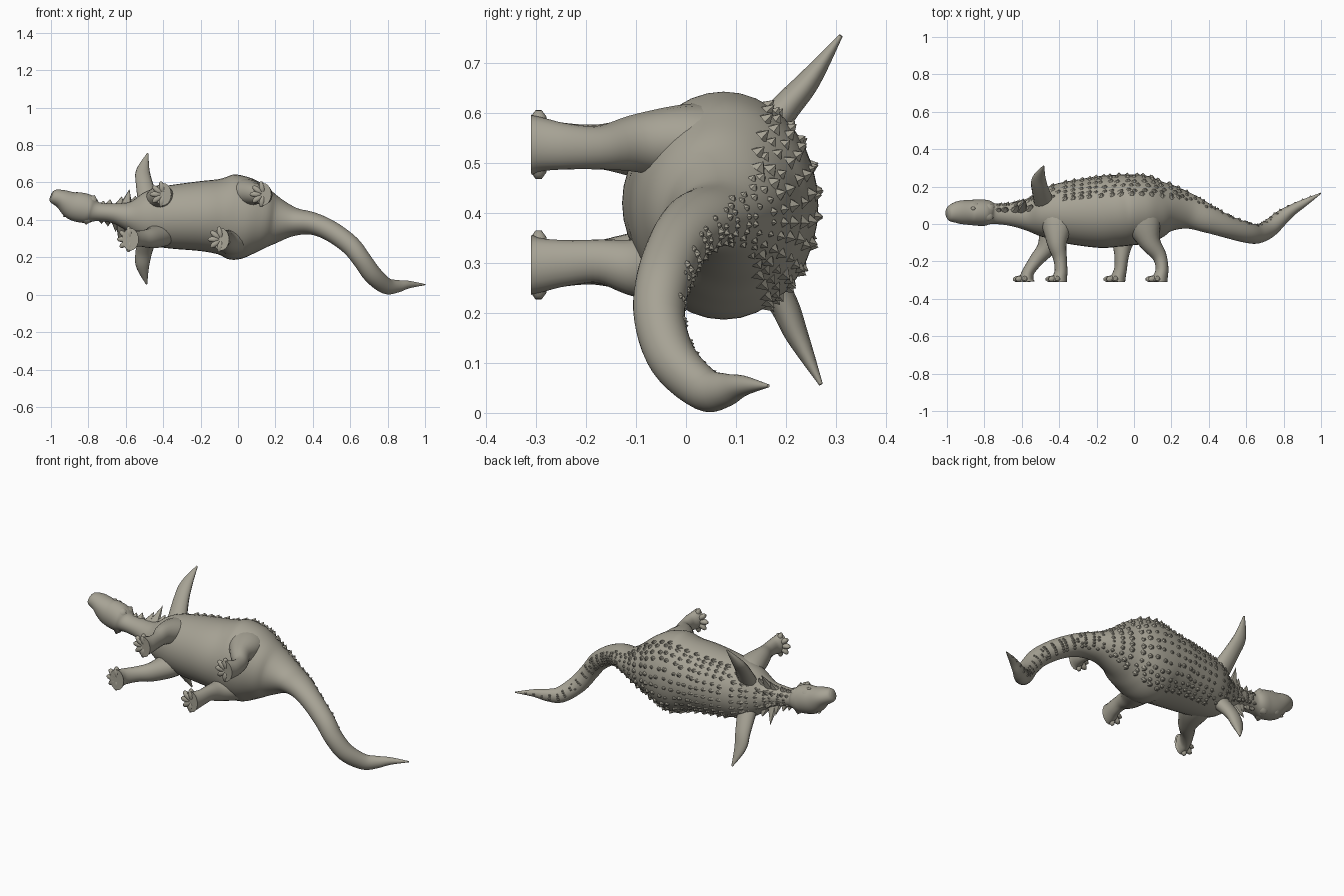
import bpy, bmesh, math, random
from mathutils import Vector, Matrix

if "Cube" in bpy.data.objects:
    bpy.data.objects.remove(bpy.data.objects["Cube"])
random.seed(4)

HIDE = bpy.data.materials.new("hide")
HIDE.diffuse_color = (.385, .365, .30, 1)
HIDE.use_nodes = True
HIDE.node_tree.nodes["Principled BSDF"].inputs["Base Color"].default_value = HIDE.diffuse_color


def spline(st, sub):
    """Catmull-Rom through station tuples."""
    out = []
    for i in range(len(st) - 1):
        p = [Vector(st[max(0, min(len(st) - 1, i + k))]) for k in (-1, 0, 1, 2)]
        for s in range(sub):
            t = s / sub
            out.append(0.5 * (2 * p[1] + (p[2] - p[0]) * t + (2 * p[0] - 5 * p[1] + 4 * p[2] - p[3]) * t * t
                              + (3 * p[1] - p[0] - 3 * p[2] + p[3]) * t ** 3))
    out.append(Vector(st[-1]))
    return out


def frames(st, sub, ref):
    """Sections as (centre, first axis, second axis, tangent), axes scaled by the radii."""
    pts = spline(st, sub)
    res = []
    for i, p in enumerate(pts):
        a, b = pts[max(0, i - 1)], pts[min(len(pts) - 1, i + 1)]
        t = Vector(b[:3]) - Vector(a[:3])
        t.normalize()
        n = (ref - ref.dot(t) * t).normalized()
        res.append((Vector(p[:3]), n * max(p[3], .002), t.cross(n) * max(p[4], .002), t))
    return res


def finish(name, bm, angle=50):
    bmesh.ops.recalc_face_normals(bm, faces=bm.faces)
    me = bpy.data.meshes.new(name)
    bm.to_mesh(me)
    bm.free()
    me.materials.append(HIDE)
    ob = bpy.data.objects.new(name, me)
    bpy.context.collection.objects.link(ob)
    bpy.ops.object.select_all(action='DESELECT')
    ob.select_set(True)
    bpy.context.view_layer.objects.active = ob
    bpy.ops.object.shade_smooth_by_angle(angle=math.radians(angle))
    return ob


def loft(bm, fr, n):
    rings = []
    for c, u, v, t in fr:
        rings.append([bm.verts.new(c + u * math.cos(k * math.tau / n) + v * math.sin(k * math.tau / n))
                      for k in range(n)])
    for r, s in zip(rings, rings[1:]):
        for k in range(n):
            bm.faces.new((r[k], r[(k + 1) % n], s[(k + 1) % n], s[k]))
    bm.faces.new(rings[0])
    bm.faces.new(rings[-1])


def ball(bm, c, size, rot=Matrix.Identity(4), seg=12):
    bmesh.ops.create_uvsphere(bm, u_segments=seg, v_segments=8, radius=1,
                              matrix=Matrix.Translation(c) @ rot @ Matrix.Diagonal((*size, 1)))


def cone(bm, base, d, along, length, r, flat=.7, n=6):
    """Keeled spike: long axis of its base follows the body."""
    d = d.normalized()
    x = (along - along.dot(d) * d).normalized()
    y = d.cross(x)
    ring = [bm.verts.new(base - d * r * .3 + x * r * math.cos(k * math.tau / n)
                         + y * r * flat * math.sin(k * math.tau / n)) for k in range(n)]
    tip = bm.verts.new(base + d * length + x * r * .3)
    for k in range(n):
        bm.faces.new((ring[k], ring[(k + 1) % n], tip))
    bm.faces.new(ring)


X, Y = Vector((1, 0, 0)), Vector((0, 1, 0))

# Body, head to tail tip: x, y, z, half height, half width
front_half = [(-.998, .052, .53, .026, .025), (-.985, .054, .525, .042, .038), (-.94, .062, .51, .06, .052),
              (-.88, .062, .476, .067, .076), (-.82, .060, .462, .070, .079), (-.785, .060, .452, .068, .07),
              (-.745, .055, .443, .055, .05), (-.66, .052, .435, .062, .054), (-.58, .05, .42, .083, .08),
              (-.5, .052, .415, .12, .135), (-.4, .06, .415, .158, .164), (-.2, .063, .42, .19, .187),
              (-.1, .070, .418, .192, .202)]
back_half = [(-.03, .075, .415, .190, .228), (.05, .078, .413, .184, .214), (.12, .08, .407, .163, .18),
             (.2, .083, .398, .125, .13),
             (.3, .065, .39, .093, .077), (.4, .025, .38, .074, .06), (.5, -.015, .338, .06, .055),
             (.6, -.045, .265, .055, .053), (.66, -.053, .19, .051, .05), (.72, -.026, .107, .048, .05),
             (.79, .035, .048, .040, .044), (.85, .078, .045, .029, .034), (.91, .113, .054, .020, .021),
             (1.0, .165, .054, .003, .003)]
BODY = frames(front_half + back_half, 5, Y)
bm = bmesh.new()
loft(bm, BODY, 36)
finish("body", bm)


def skin(x, a):
    """Point, outward direction and tangent on the body at x; a is the angle from the spine."""
    c, u, v, t = min(BODY, key=lambda f: abs(f[0].x - x))
    off = u * math.cos(a) + v * math.sin(a)
    nrm = u / u.length_squared * math.cos(a) + v / v.length_squared * math.sin(a)
    return c + off, nrm.normalized(), t


# Rows of small armour studs over the back, neck and tail
bm = bmesh.new()
rows = [(.12, -.72, .94), (.36, -.7, .84), (.6, -.68, .66), (.8, -.47, .36), (.96, -.42, .27)]
for i, (a, x0, x1) in enumerate(rows):
    x = x0 + (i % 2) * .02
    while x < x1:
        big = .019 if -.5 < x < .25 else .013
        if x > .6:
            big = .009
        for s in (1, -1):
            p, d, t = skin(x, s * (a + random.uniform(-.03, .03)))
            k = big * random.uniform(.85, 1.2)
            cone(bm, p, d, t, k * .6, k, .8)
        x += .043 if x < .3 else .033
finish("back_studs", bm, 20)

# Larger spikes along the flank edge
bm = bmesh.new()
for k in range(12):
    for s in (1, -1):
        p, d, t = skin(-.37 + k * .05, s * 1.08)
        cone(bm, p, d + Y * .4, t, .016, .023, .7)
finish("flank_spikes", bm, 20)

# Neck spikes growing towards the shoulder
bm = bmesh.new()
for x, length, r in [(-.73, .02, .022), (-.69, .032, .026), (-.65, .05, .030), (-.605, .095, .034),
                     (-.56, .035, .03)]:
    for s in (1, -1):
        p, d, t = skin(x, s * 1.15)
        cone(bm, p, d + Vector((-.1, .15, 0)), t, length, r, .65, 8)
        p, d, t = skin(x, s * .55)
        cone(bm, p, d, t, .01 + length * .15, r * .75, .7)
finish("neck_spikes", bm, 30)

# Two long curved shoulder spikes, rooted inside the body
for name, pts in [("upper", [(-.475, .10, .485), (-.502, .19, .60), (-.508, .246, .665), (-.483, .310, .755)]),
                  ("lower", [(-.475, .10, .345), (-.502, .185, .235), (-.510, .222, .155), (-.489, .270, .057)])]:
    bm = bmesh.new()
    st = [(*p, r, q) for p, r, q in zip(pts, (.058, .045, .036, .004), (.045, .031, .023, .004))]
    loft(bm, frames(st, 6, X), 12)
    finish(name + "_shoulder_spike", bm)

# Legs: x, y, z, half length, half width; z side is mirrored about the body's mid plane
MID = .415
legs = {
    "upper_front_leg": (1, [(-.40, .11, .06, .09, .06), (-.41, .02, .095, .088, .065), (-.412, -.1, .115, .054, .058),
                            (-.396, -.18, .118, .037, .044), (-.39, -.25, .120, .034, .046),
                            (-.397, -.29, .122, .040, .054), (-.40, -.31, .122, .044, .06)]),
    "lower_front_leg": (-1, [(-.40, .11, .06, .09, .06), (-.42, 0, .095, .088, .065), (-.465, -.12, .112, .052, .054),
                             (-.52, -.19, .115, .038, .043), (-.562, -.25, .117, .032, .046),
                             (-.575, -.29, .119, .038, .054), (-.575, -.31, .119, .044, .06)]),
    "upper_hind_leg": (1, [(.0, .13, .09, .09, .09), (.04, .03, .125, .105, .08), (.082, -.09, .125, .06, .06),
                           (.135, -.17, .116, .039, .044), (.15, -.24, .118, .034, .046),
                           (.14, -.29, .122, .040, .054), (.135, -.31, .122, .044, .06)]),
    "lower_hind_leg": (-1, [(-.01, .13, .09, .09, .09), (-.025, .03, .125, .105, .08), (-.058, -.09, .125, .06, .06),
                            (-.066, -.17, .112, .039, .044), (-.072, -.24, .115, .034, .046),
                            (-.085, -.29, .119, .040, .054), (-.09, -.31, .119, .044, .06)]),
}
for name, (s, st) in legs.items():
    bm = bmesh.new()
    loft(bm, frames([(x, y, MID + s * z, rx, rz) for x, y, z, rx, rz in st], 5, X), 20)
    # Splayed toes
    fx, fz = st[-1][0], MID + s * st[-1][2]
    for ang in (-80, -38, 0, 38, 80):
        a = math.radians(ang)
        c = Vector((fx - .038 * math.cos(a), -.295, fz + .036 * math.sin(a)))
        ball(bm, c, (.036, .019, .016), Matrix.Rotation(a, 4, 'Y'), 10)
    # Flat sole
    for v in bm.verts:
        v.co.y = max(v.co.y, -.31)
    finish(name, bm)

# Head details: cheek horns and brows, eyes, beak
bm = bmesh.new()
for s in (1, -1):
    for x, a, length, r in [(-.79, 1.0, .012, .032), (-.80, 2.0, .016, .030), (-.87, .85, .007, .036)]:
        p, d, t = skin(x, s * a)
        cone(bm, p, d, t, length, r, .8, 8)
finish("head_horns", bm, 40)
bm = bmesh.new()
for s in (1, -1):
    p, d, t = skin(-.895, s * 1.25)
    ball(bm, p, (.012, .010, .006))
finish("eyes", bm)
bm = bmesh.new()
ball(bm, Vector((-.972, .066, .522)), (.024, .034, .038))
finish("beak", bm)
